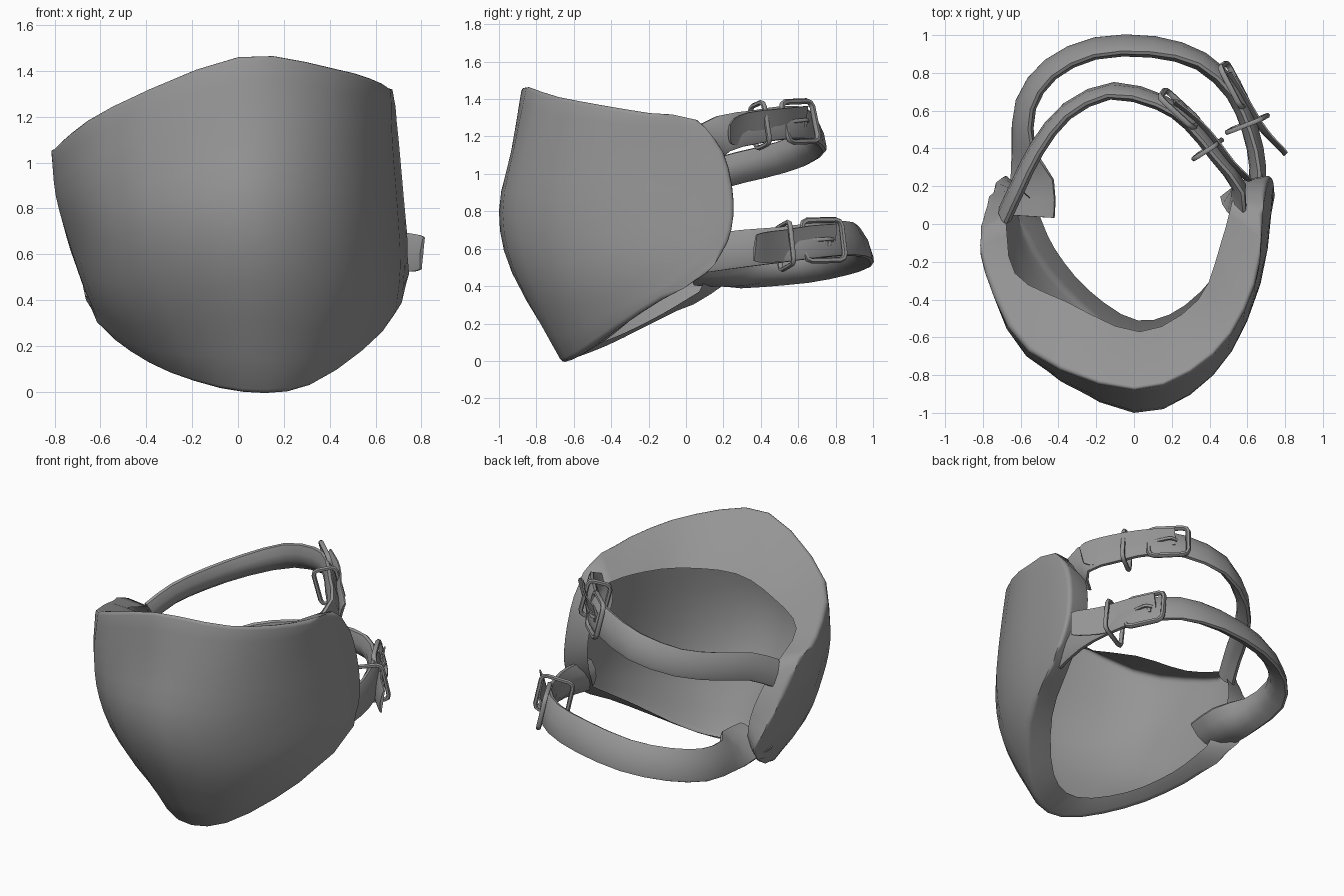
import bpy, bmesh, math
from mathutils import Vector

if "Cube" in bpy.data.objects:
    bpy.data.objects.remove(bpy.data.objects["Cube"])

grey = bpy.data.materials.new("plain_grey")
grey.diffuse_color = (0.3, 0.3, 0.3, 1)
grey.use_nodes = True
grey.node_tree.nodes["Principled BSDF"].inputs["Base Color"].default_value = grey.diffuse_color
UP = Vector((0, 0, 1))


def finish(name, bm, angle=40, recalc=True):
    if recalc:
        bmesh.ops.recalc_face_normals(bm, faces=bm.faces)
    me = bpy.data.meshes.new(name)
    bm.to_mesh(me)
    bm.free()
    me.materials.append(grey)
    ob = bpy.data.objects.new(name, me)
    bpy.context.collection.objects.link(ob)
    bpy.ops.object.select_all(action='DESELECT')
    ob.select_set(True)
    bpy.context.view_layer.objects.active = ob
    bpy.ops.object.shade_smooth_by_angle(angle=math.radians(angle))
    return ob


def spline(pts, steps):
    """Smooth curve through the points, with any number of values each."""
    pts = [Vector(p) for p in pts]
    ext = [2 * pts[0] - pts[1]] + pts + [2 * pts[-1] - pts[-2]]
    out = []
    for i in range(1, len(ext) - 2):
        a, b, c, d = ext[i - 1:i + 3]
        for s in range(steps):
            t = s / steps
            out.append(0.5 * (2 * b + (c - a) * t + (2 * a - 5 * b + 4 * c - d) * t ** 2
                              + (3 * b - a - 3 * c + d) * t ** 3))
    return out + [pts[-1]]


def loft(rings, closed_path):
    """Skin closed cross-sections; cap the ends of an open path."""
    bm = bmesh.new()
    vs = [[bm.verts.new(p) for p in r] for r in rings]
    n, m = len(vs), len(vs[0])
    for i in range(n if closed_path else n - 1):
        for j in range(m):
            bm.faces.new((vs[i][j], vs[i][(j + 1) % m],
                          vs[(i + 1) % n][(j + 1) % m], vs[(i + 1) % n][j]))
    if not closed_path:
        bm.faces.new(vs[0])
        bm.faces.new(vs[-1])
    return bm


# Shell outside: columns from the left edge to the right edge, each bottom to top
columns = [
    [(-.65, .14, .35), (-.69, .27, .5), (-.75, .18, .68), (-.795, .07, .88), (-.815, -.05, 1.04)],
    [(-.53, -.15, .21), (-.64, -.21, .42), (-.715, -.22, .65), (-.775, -.24, .86), (-.79, -.26, 1.09)],
    [(-.29, -.43, .07), (-.46, -.6, .38), (-.53, -.7, .68), (-.57, -.7, .95), (-.56, -.67, 1.25)],
    [(.02, -.65, -.012), (.02, -.93, .47), (0, -1, .8), (0, -.935, 1.12), (0, -.875, 1.475)],
    [(.32, -.58, .02), (.42, -.72, .4), (.42, -.8, .75), (.4, -.78, 1.1), (.42, -.69, 1.425)],
    [(.63, -.25, .245), (.67, -.3, .5), (.66, -.34, .8), (.64, -.36, 1.08), (.64, -.32, 1.355)],
    [(.745, .11, .46), (.745, .23, .63), (.725, .26, .85), (.7, .2, 1.13), (.68, .05, 1.3)],
]
# Free inner edge of the folded lip: bottom and top of the matching columns
lip_bottom = [(-.51, .07, .37), (-.42, -.13, .25), (-.24, -.35, .14), (.02, -.51, .08),
              (.27, -.43, .11), (.5, -.17, .32), (.6, .12, .52)]
lip_top = [(-.68, .04, .97), (-.63, -.26, 1.09), (-.36, -.41, 1.16), (.03, -.57, 1.16),
           (.34, -.4, 1.18), (.46, -.1, 1.22), (.52, .12, 1.22)]
outer = [spline(r, 3) for r in zip(*[spline(c, 3) for c in columns])]
low, high = spline(lip_bottom, 3), spline(lip_top, 3)
nr, nc = len(outer), len(outer[0])


def lip_point(i, j):
    f = i / (nr - 1)
    back = .11 * math.sin(math.pi * f)
    return low[j].lerp(high[j], f) + Vector((0, back, 0))


bm = bmesh.new()
g = [[bm.verts.new(p) for p in r] for r in outer]
for i in range(nr - 1):
    for j in range(nc - 1):
        bm.faces.new((g[i][j], g[i][j + 1], g[i + 1][j + 1], g[i + 1][j]))
border = ([(0, j) for j in range(nc)] + [(i, nc - 1) for i in range(1, nr)]
          + [(nr - 1, j) for j in range(nc - 2, -1, -1)] + [(i, 0) for i in range(nr - 2, 0, -1)])
lip = [bm.verts.new(lip_point(i, j)) for i, j in border]
rim_edges = []
for k, (a, b) in enumerate(border):
    m = (k + 1) % len(border)
    c, d = border[m]
    bm.faces.new((g[c][d], g[a][b], lip[k], lip[m]))
    rim_edges.append(bm.edges.get((g[a][b], g[c][d])))
bmesh.ops.bevel(bm, geom=rim_edges, offset=.05, segments=3, profile=.5,
                affect='EDGES', clamp_overlap=True)
finish("shell", bm, 55, recalc=False)


def frame(t, tilt):
    """Outward and width directions of a strap heading along t."""
    t = t.normalized()
    out = t.cross(UP).normalized()
    up = out.cross(t).normalized()
    a = math.radians(tilt)
    return out * math.cos(a) + up * math.sin(a), up * math.cos(a) - out * math.sin(a)


def strap(name, pts, thickness, inside=.3, steps=2):
    """Band domed on both faces; points are x, y, z, tilt, half width."""
    path = spline(pts, steps)
    rings = []
    for i, p in enumerate(path):
        t = (path[min(i + 1, len(path) - 1)] - path[max(i - 1, 0)])
        out, wide = frame(Vector(t[:3]), p[3])
        c = Vector(p[:3])
        rings.append([c + wide * p[4] * w + out * thickness * o for w, o in
                      ((-1, -.3), (-1, .3), (-.8, .6), (0, 1), (.8, .6), (1, .3), (1, -.3),
                       (.5, -inside * .8), (0, -inside), (-.5, -inside * .8))])
    return finish(name, loft(rings, False))


def tube(name, pts, radius, closed=True, sides=6):
    """Round wire along straight segments."""
    n = len(pts)
    normal = (pts[1] - pts[0]).cross(pts[2] - pts[1]).normalized()
    rings = []
    for i, p in enumerate(pts):
        a = pts[i - 1] if closed or i else p
        b = pts[(i + 1) % n] if closed or i < n - 1 else p
        side = (b - a).normalized().cross(normal)
        rings.append([p + radius * (side * math.cos(k * math.tau / sides)
                                    + normal * math.sin(k * math.tau / sides)) for k in range(sides)])
    return finish(name, loft(rings, closed), 60)


def rounded_loop(c, u, v, a, b, r):
    """Rounded rectangle with half sizes a, b along u, v."""
    pts = []
    for sx, sy, start in ((1, 1, 0), (-1, 1, 90), (-1, -1, 180), (1, -1, 270)):
        for k in range(3):
            q = math.radians(start + 45 * k)
            pts.append(c + u * (sx * (a - r) + r * math.cos(q)) + v * (sy * (b - r) + r * math.sin(q)))
    return pts


def fastening(prefix, buckle, keeper, depth, tail, heading_b, heading_k, tilt):
    """Buckle frame with prong, keeper loop, and loose strap tail."""
    t = Vector(heading_b).normalized()
    out, wide = frame(t, tilt)
    c = Vector(buckle)
    tube(prefix + "_buckle", rounded_loop(c, t, wide, .12, .11, .035), .016)
    tube(prefix + "_prong", [c - t * .12, c + out * .03, c + t * .02 + out * .03,
                             c + t * .05 + out * .01], .011, False)
    tube(prefix + "_prong_bar", [c - wide * .03 + t * .03, c + t * .031 + out * .012,
                                 c + wide * .03 + t * .03], .012, False)
    out, wide = frame(Vector(heading_k), tilt)
    tube(prefix + "_keeper", rounded_loop(Vector(keeper), wide, out, .115, depth, .03), .014)
    strap(prefix + "_tail", tail, .014)


# Upper strap, round the back from the right side to the left
strap("upper_strap", [
    (.53, .07, 1.13, -50, .12), (.565, .2, 1.215, 0, .1), (.44, .37, 1.25, 12, .09), (.3, .54, 1.275, 15, .09),
    (.14, .65, 1.265, 17, .09), (-.12, .71, 1.205, 19, .09), (-.36, .6, 1.12, 18, .085),
    (-.52, .4, 1.06, 18, .085), (-.62, .2, 1.01, 18, .085), (-.69, .05, .93, 18, .085)], .03, 1.6)
fastening("upper", (.24, .61, 1.28), (.39, .395, 1.26), .07,
          [(.21, .64, 1.28, 12, .085), (.335, .54, 1.27, 12, .085), (.425, .44, 1.26, 12, .085),
           (.51, .33, 1.245, 10, .085), (.58, .26, 1.225, 10, .075), (.61, .235, 1.215, 10, .05)],
          (-.13, .12, .005), (-.09, .14, .005), 14)

# Lower strap, flaring where it is anchored inside the left of the shell
strap("lower_strap", [
    (.66, .08, .57, 0, .1), (.67, .3, .6, 5, .1), (.63, .5, .62, 10, .095), (.54, .7, .645, 14, .095),
    (.36, .87, .655, 19, .095), (.1, .945, .635, 25, .1), (-.21, .935, .59, 26, .1), (-.45, .82, .55, 26, .1),
    (-.58, .63, .51, 26, .1), (-.59, .4, .485, 30, .1), (-.54, .22, .47, 60, .13), (-.545, .04, .47, 70, .13)],
    .03, 2)
fastening("lower", (.53, .735, .645), (.6, .53, .615), .1,
          [(.5, .8, .65, 12, .085), (.585, .66, .64, 12, .085), (.655, .54, .62, 12, .085),
           (.72, .46, .61, 8, .085), (.78, .4, .605, 8, .08), (.805, .37, .605, 8, .07)],
          (-.1, .19, .005), (-.06, .15, .005), 12)
